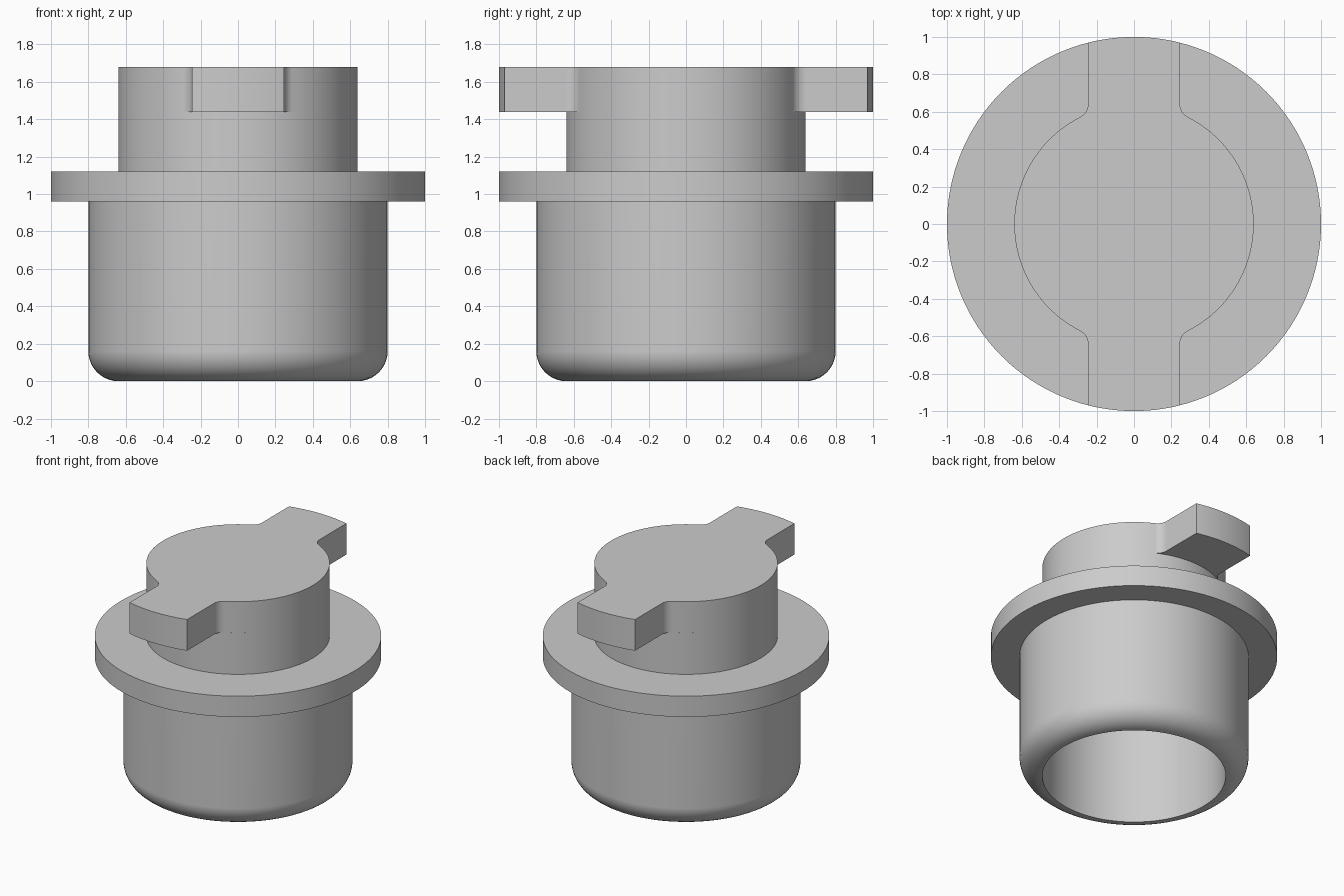
import bpy, bmesh, math

cube = bpy.data.objects.get("Cube")
if cube:
    bpy.data.objects.remove(cube, do_unlink=True)

grey = bpy.data.materials.new("grey")
grey.use_nodes = True
COLOUR = (0.6, 0.6, 0.6, 1)
grey.diffuse_color = COLOUR
grey.node_tree.nodes["Principled BSDF"].inputs["Base Color"].default_value = COLOUR

NECK_R, CUP_R, FLANGE_R = 0.64, 0.80, 1.00
FLANGE_Z, FLANGE_TOP = 0.96, 1.12
TAB_Z, TOP_Z = 1.44, 1.68
TAB_HALF, FILLET = 0.245, 0.08


def finish(bm, name):
    """Turn a bmesh into a smooth-shaded object with sharp edges kept."""
    bmesh.ops.remove_doubles(bm, verts=bm.verts, dist=1e-5)
    bmesh.ops.recalc_face_normals(bm, faces=bm.faces)
    for f in bm.faces:
        f.smooth = True
    mesh = bpy.data.meshes.new(name)
    bm.to_mesh(mesh)
    bm.free()
    mesh.materials.append(grey)
    mesh.set_sharp_from_angle(angle=math.radians(30))
    ob = bpy.data.objects.new(name, mesh)
    bpy.context.scene.collection.objects.link(ob)
    mod = ob.modifiers.new("Weighted normals", 'WEIGHTED_NORMAL')
    mod.keep_sharp = True
    return ob


def arc(cx, cy, r, a0, a1, n):
    """Points on an arc from angle a0 to a1, both ends included."""
    return [(cx + r * math.cos(a0 + (a1 - a0) * i / n),
             cy + r * math.sin(a0 + (a1 - a0) * i / n)) for i in range(n + 1)]


# Hollow cup with rounded lower rim, flange and neck: one revolved profile
profile = [(0, FLANGE_Z), (NECK_R, FLANGE_Z)]
profile += arc(NECK_R, 0.16, 0.16, -math.pi / 2, 0, 10)
profile += [(CUP_R, FLANGE_Z), (FLANGE_R, FLANGE_Z), (FLANGE_R, FLANGE_TOP),
            (NECK_R, FLANGE_TOP), (NECK_R, TAB_Z)]
bm = bmesh.new()
verts = [bm.verts.new((r, 0, z)) for r, z in profile]
edges = [bm.edges.new(pair) for pair in zip(verts, verts[1:])]
bmesh.ops.spin(bm, geom=verts + edges, cent=(0, 0, 0), axis=(0, 0, 1),
               angle=math.tau, steps=128, use_merge=False)
finish(bm, "flanged_cup")

# Keyed top: round knob outline with a filleted tab at front and back
fx = TAB_HALF + FILLET
fy = math.sqrt((NECK_R + FILLET) ** 2 - fx ** 2)
join = math.atan2(fy, fx)            # where the fillet meets the knob
tip = math.acos(TAB_HALF / FLANGE_R)  # corner of the tab end
fillet = arc(fx, fy, FILLET, join + math.pi, math.pi, 8)
tab = fillet + arc(0, 0, FLANGE_R, tip, math.pi - tip, 16)
tab += [(-x, y) for x, y in reversed(fillet)]
side = arc(0, 0, NECK_R, math.pi - join, math.pi + join, 48)[1:-1]
half = tab + side
outline = half + [(-x, -y) for x, y in half]

bm = bmesh.new()
low = [bm.verts.new((x, y, TAB_Z)) for x, y in outline]
high = [bm.verts.new((x, y, TOP_Z)) for x, y in outline]
bm.faces.new(high)
n = len(outline)
for i in range(n):
    j = (i + 1) % n
    bm.faces.new((low[i], low[j], high[j], high[i]))

# Undersides of the tabs, bounded inside by the neck
inner = arc(0, 0, NECK_R, math.pi - join, join, 20)[1:-1]
for s, start in ((1, 0), (-1, n // 2)):
    ring = low[start:start + len(tab)]
    ring += [bm.verts.new((s * x, s * y, TAB_Z)) for x, y in inner]
    bm.faces.new(list(reversed(ring)))
finish(bm, "keyed_knob")
